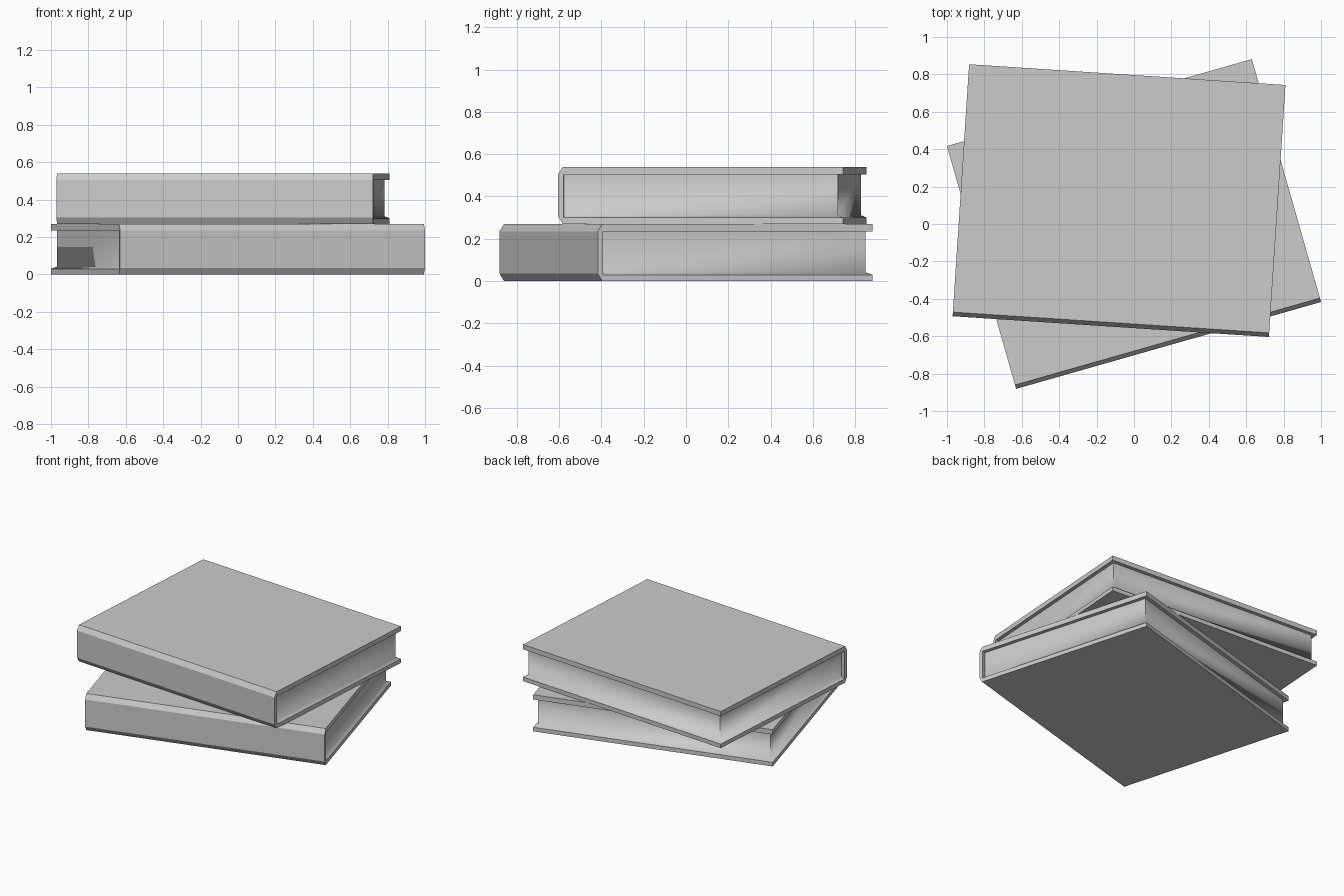
import bpy, bmesh, math

if "Cube" in bpy.data.objects:
    bpy.data.objects.remove(bpy.data.objects["Cube"])

L, D, H = 1.695, 1.35, 0.27      # length along spine, depth, thickness
TOP, LOW = 0.035, 0.03           # cover board thicknesses
CH_Y, CH_Z = 0.022, 0.035        # spine chamfer
INSET = 0.026                    # page block inset


def make_object(name, bm, parent):
    bmesh.ops.recalc_face_normals(bm, faces=bm.faces)
    mesh = bpy.data.meshes.new(name)
    bm.to_mesh(mesh)
    bm.free()
    ob = bpy.data.objects.new(name, mesh)
    bpy.context.collection.objects.link(ob)
    ob.parent = parent
    return ob


def loft(rings):
    """Skin a list of matching point rings and cap both ends."""
    bm = bmesh.new()
    loops = [[bm.verts.new(p) for p in ring] for ring in rings]
    n = len(loops[0])
    for a, b in zip(loops, loops[1:]):
        for i in range(n):
            j = (i + 1) % n
            bm.faces.new((a[i], a[j], b[j], b[i]))
    bm.faces.new(loops[0])
    bm.faces.new(loops[-1])
    return bm


def book(prefix, x, y, z, angle):
    base = bpy.data.objects.new(prefix + "_book", None)
    bpy.context.collection.objects.link(base)
    base.location = (x, y, z)
    base.rotation_euler.z = math.radians(angle)

    # cover: C-shaped profile with a chamfered spine, extruded along its length
    f, b = -D / 2, D / 2
    profile = [(b, 0), (f + CH_Y, 0), (f, CH_Z), (f, H - CH_Z), (f + CH_Y, H), (b, H),
               (b, H - TOP), (f + INSET, H - TOP), (f + INSET, LOW), (b, LOW)]
    make_object(prefix + "_cover",
                loft([[(s * L / 2, py, pz) for py, pz in profile] for s in (-1, 1)]), base)

    # pages: recessed block that flares out onto the lower board
    front = f + INSET / 2
    rings = []
    for inset, pz in ((0, LOW), (INSET, LOW + 0.012), (INSET, H - TOP + 0.001)):
        w, back = L / 2 - inset, b - inset
        start = f + INSET
        rings.append([(-w, start, pz), (w, start, pz), (w, back, pz), (-w, back, pz)])
    pages = make_object(prefix + "_pages", loft(rings), base)
    bpy.ops.object.select_all(action='DESELECT')
    pages.select_set(True)
    bpy.context.view_layer.objects.active = pages
    bpy.ops.object.shade_smooth_by_angle(angle=math.radians(75))


book("lower", 0, 0, 0, 15.9)
book("upper", -0.08, 0.125, H, -3.75)
